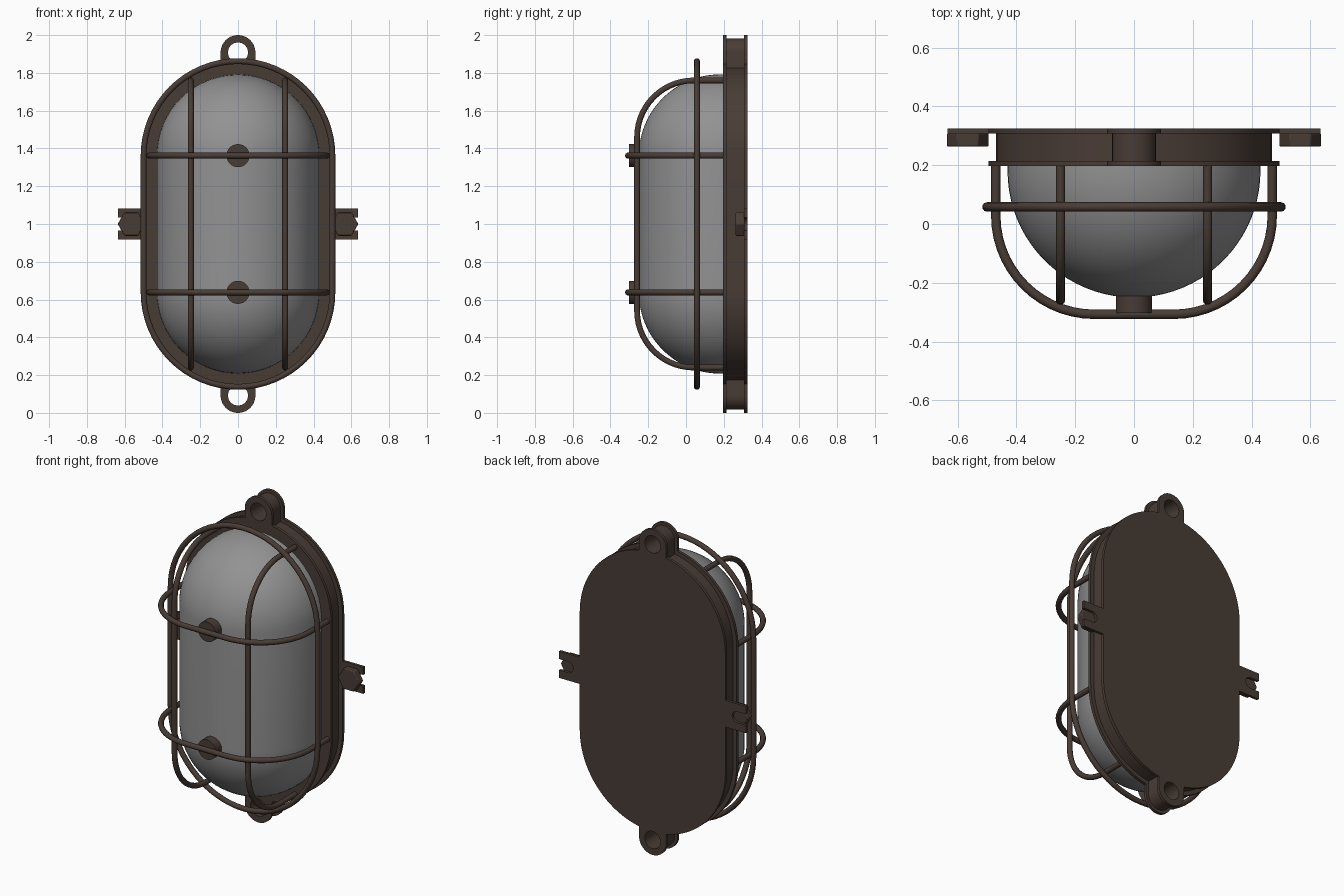
import bpy, bmesh, math
from math import pi, sin, cos

if "Cube" in bpy.data.objects:
    bpy.data.objects.remove(bpy.data.objects["Cube"])

CZ, HALF = 1.0, 0.362          # lamp centre height, half length of the straight sides
LUG_Z = 0.908                  # lug centre above/below the lamp centre


def material(name, col):
    m = bpy.data.materials.new(name)
    m.diffuse_color = (*col, 1)
    m.use_nodes = True
    m.node_tree.nodes["Principled BSDF"].inputs["Base Color"].default_value = m.diffuse_color
    return m


bronze = material("dark_bronze", (0.066, 0.045, 0.036))
glass = material("grey_glass", (0.29, 0.29, 0.29))


def finish(ob, mat, angle=35):
    ob.data.materials.clear()
    ob.data.materials.append(mat)
    bpy.ops.object.select_all(action='DESELECT')
    ob.select_set(True)
    bpy.context.view_layer.objects.active = ob
    if ob.type == 'CURVE':
        bpy.ops.object.convert(target='MESH')
        ob = bpy.context.view_layer.objects.active
    bpy.ops.object.shade_smooth_by_angle(angle=math.radians(angle))
    return ob


def add_spline(cu, pts, cyclic):
    sp = cu.splines.new('POLY')
    sp.points.add(len(pts) - 1)
    for p, c in zip(sp.points, pts):
        p.co = (c[0], c[1], c[2] if len(c) > 2 else 0, 1)
    sp.use_cyclic_u = cyclic


def plate(name, loops, y0, y1):
    """Flat filled outline (x, z) with holes, extruded from y0 to y1."""
    cu = bpy.data.curves.new(name, 'CURVE')
    cu.dimensions = '2D'
    cu.fill_mode = 'BOTH'
    cu.extrude = (y1 - y0) / 2
    for lp in loops:
        add_spline(cu, lp, True)
    ob = bpy.data.objects.new(name, cu)
    bpy.context.collection.objects.link(ob)
    ob.location = (0, (y0 + y1) / 2, CZ)
    ob.rotation_euler = (pi / 2, 0, 0)
    return finish(ob, bronze)


def wire(name, pts, cyclic=False, r=0.016):
    cu = bpy.data.curves.new(name, 'CURVE')
    cu.dimensions = '3D'
    cu.bevel_depth = r
    cu.bevel_resolution = 3
    cu.use_fill_caps = True
    add_spline(cu, pts, cyclic)
    ob = bpy.data.objects.new(name, cu)
    bpy.context.collection.objects.link(ob)
    return finish(ob, bronze, 60)


def arc(cx, cy, r, a0, a1, n):
    return [(cx + r * cos(a0 + (a1 - a0) * i / n), cy + r * sin(a0 + (a1 - a0) * i / n))
            for i in range(n + 1)]


def stadium(r, n=32):
    return arc(0, HALF, r, 0, pi, n) + arc(0, -HALF, r, pi, 2 * pi, n)


def lugged_outline(r, w):
    """Stadium with a rounded lug at each end, plus the two lug holes."""
    a = math.acos(w / r)
    top = arc(0, HALF, r, 0, a, 20) + arc(0, LUG_Z, w, 0, pi, 24) + arc(0, HALF, r, pi - a, pi, 20)
    holes = [arc(0, s * LUG_Z, 0.053, 0, 2 * pi, 32)[:-1] for s in (1, -1)]
    return [top + [(-x, -z) for x, z in top]] + holes


# Housing: front flange, recessed core, back flange
plate("front_flange", lugged_outline(0.495, 0.092), 0.197, 0.215)
plate("housing_core", lugged_outline(0.470, 0.074), 0.214, 0.308)
plate("back_flange", lugged_outline(0.495, 0.092), 0.307, 0.325)

# Glass dome: shrinking stadium rings
bm = bmesh.new()
N = 20
rings = []
for y, r in [(0.21, 0.43)] + [(0.18 - 0.43 * sin(i / N * pi / 2), 0.43 * cos(i / N * pi / 2))
                              for i in range(N + 1)]:
    rings.append([bm.verts.new((x, y, z + CZ)) for x, z in stadium(r)])
for a, b in zip(rings, rings[1:]):
    for i in range(len(a)):
        j = (i + 1) % len(a)
        bm.faces.new((a[i], a[j], b[j], b[i]))
bm.faces.new(rings[0])
bmesh.ops.remove_doubles(bm, verts=bm.verts, dist=0.0005)
bmesh.ops.recalc_face_normals(bm, faces=bm.faces)
me = bpy.data.meshes.new("glass_dome")
bm.to_mesh(me)
bm.free()
dome = bpy.data.objects.new("glass_dome", me)
bpy.context.collection.objects.link(dome)
finish(dome, glass, 50)

# Cage: outer ring, vertical bars, horizontal bars
wire("cage_ring", [(x, 0.058, z + CZ) for x, z in stadium(0.5)], True)


def hoop(half, front, r):
    """Staple shape in (across, y): legs from the flange, rounded front corners."""
    side = [(half, 0.205)] + arc(half - r, front + r, r, 0, -pi / 2, 14)
    return side + [(-u, y) for u, y in reversed(side)]


for s, side in ((-1, "left"), (1, "right")):
    wire("cage_vertical_bar_" + side, [(s * 0.25, y, CZ + u) for u, y in hoop(0.76, -0.259, 0.30)])
for s, side in ((-1, "lower"), (1, "upper")):
    z = CZ + s * HALF
    wire("cage_horizontal_bar_" + side, [(u, y, z) for u, y in hoop(0.47, -0.307, 0.335)])
    # Post joining the bar to the dome
    bpy.ops.mesh.primitive_cylinder_add(vertices=32, radius=0.061, depth=0.09,
                                        location=(0, -0.257, z), rotation=(pi / 2, 0, 0))
    ob = bpy.context.object
    ob.name = "cage_post_" + side
    finish(ob, bronze)

# Side brackets with an open slot, and their hex bolts
for s, side in ((-1, "left"), (1, "right")):
    tab = [(0.46, -0.082), (0.635, -0.082), (0.635, -0.034)]
    tab += arc(0.575, 0, 0.034, -pi / 2, -3 * pi / 2, 12)
    tab += [(0.635, 0.034), (0.635, 0.082), (0.46, 0.082)]
    plate("bracket_" + side, [[(s * x, z) for x, z in tab]], 0.308, 0.3245)
    bpy.ops.mesh.primitive_cylinder_add(vertices=6, radius=0.072, depth=0.046,
                                        location=(s * 0.565, 0.286, CZ),
                                        rotation=(pi / 2, pi / 6, 0))
    ob = bpy.context.object
    ob.name = "hex_bolt_" + side
    # Turn the hexagon so its points lie along x
    ob.rotation_euler = (pi / 2, 0, 0)
    for v in ob.data.vertices:
        x, y = v.co.x, v.co.y
        v.co.x, v.co.y = y, -x
    mod = ob.modifiers.new("chamfer", 'BEVEL')
    mod.width = 0.005
    mod.segments = 2
    finish(ob, bronze)
